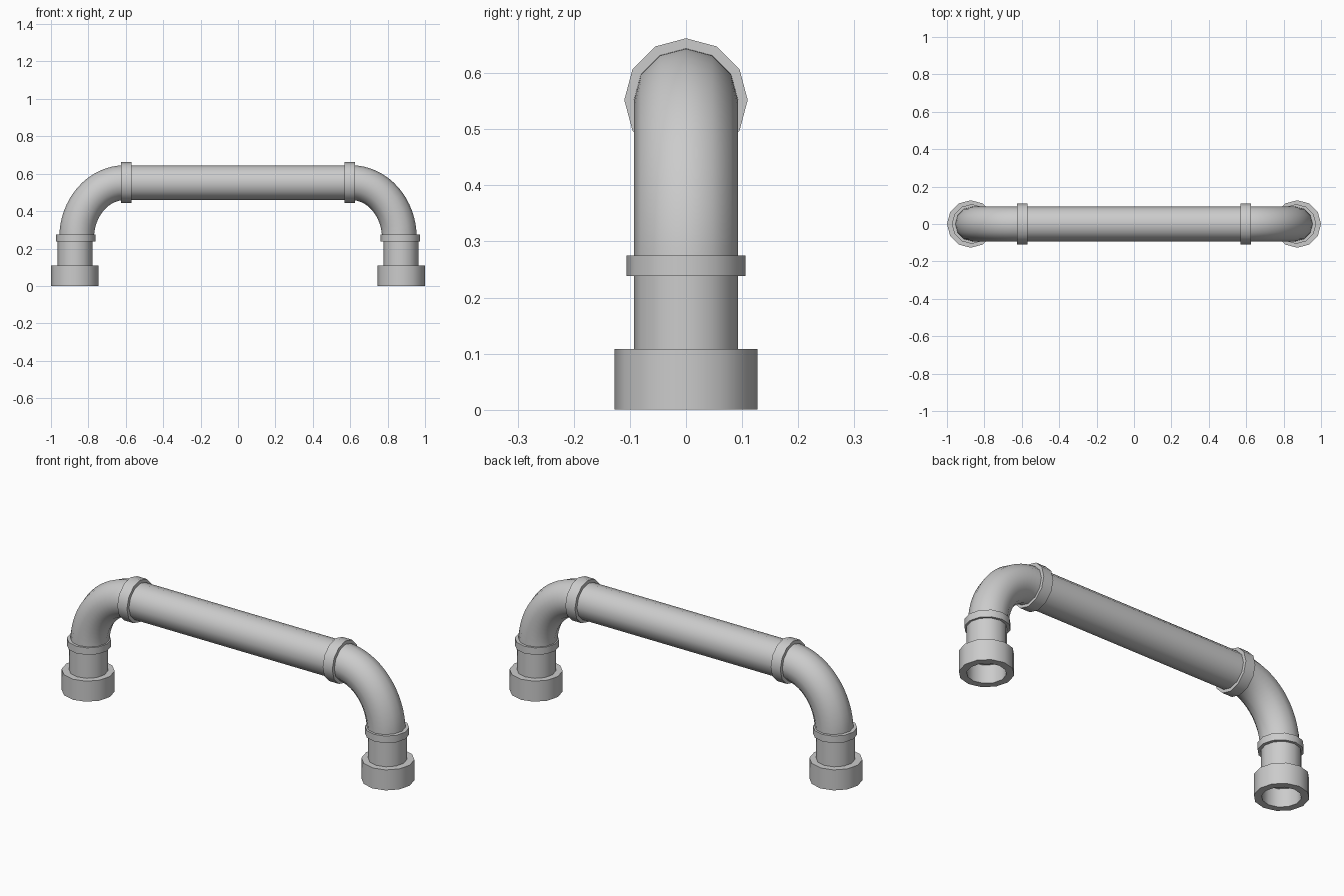
import bpy, bmesh, math
from mathutils import Vector

if "Cube" in bpy.data.objects:
    bpy.data.objects.remove(bpy.data.objects["Cube"])

SIDES = 12
PIPE_R = 0.093
TOP_Z = 0.552      # axis height of the horizontal pipe
LEG_X = 0.873      # axis of the flange and the lower leg

metal = bpy.data.materials.new("grey metal")
metal.use_nodes = True
colour = (0.6, 0.6, 0.6, 1)
metal.diffuse_color = colour
metal.node_tree.nodes["Principled BSDF"].inputs["Base Color"].default_value = colour


def tube(name, stations, closed=False):
    """Skin 12-sided rings; each station is (centre, tangent, radius) in the xz plane."""
    bm = bmesh.new()
    rings = []
    for centre, tangent, radius in stations:
        t = Vector(tangent).normalized()
        side = Vector((0, 1, 0))
        up = side.cross(t)
        ring = []
        for i in range(SIDES):
            a = math.tau * i / SIDES
            ring.append(bm.verts.new(Vector(centre) + radius * (math.cos(a) * side + math.sin(a) * up)))
        rings.append(ring)
    pairs = list(zip(rings, rings[1:]))
    if closed:
        pairs.append((rings[-1], rings[0]))
    for a, b in pairs:
        for i in range(SIDES):
            j = (i + 1) % SIDES
            bm.faces.new((a[i], a[j], b[j], b[i]))
    bmesh.ops.recalc_face_normals(bm, faces=bm.faces)
    mesh = bpy.data.meshes.new(name)
    bm.to_mesh(mesh)
    bm.free()
    mesh.materials.append(metal)
    obj = bpy.data.objects.new(name, mesh)
    bpy.context.collection.objects.link(obj)
    bpy.ops.object.select_all(action="DESELECT")
    obj.select_set(True)
    bpy.context.view_layer.objects.active = obj
    bpy.ops.object.shade_smooth_by_angle(angle=math.radians(40))
    return obj


def lathe(name, origin, axis, profile):
    """Revolve a closed (radius, distance) profile around an axis."""
    axis = Vector(axis)
    return tube(name, [(Vector(origin) + axis * d, axis, r) for r, d in profile], closed=True)


def collar(name, origin, axis, radius, width):
    inner = PIPE_R - 0.01
    lathe(name, origin, axis, [(radius, 0), (radius, width), (inner, width), (inner, 0)])


# Horizontal pipe
tube("top_pipe", [((x, 0, TOP_Z), (1, 0, 0), PIPE_R) for x in (-0.6, 0.6)])

for s, label in ((1, "left"), (-1, "right")):
    # Elbow following a quarter ellipse from the leg to the horizontal pipe
    base_x, base_z, end_x = 0.863, 0.255, 0.605
    width, height = base_x - end_x, TOP_Z - base_z
    bend = []
    for i in range(17):
        a = math.pi / 2 * i / 16
        bend.append(((s * (end_x + width * math.cos(a)), 0, base_z + height * math.sin(a)),
                     (-s * width * math.sin(a), 0, height * math.cos(a)), PIPE_R))
    tube(label + "_elbow", bend)

    # Lower leg with a hollow bore
    lathe(label + "_leg", (s * (LEG_X - 0.002), 0, 0), (0, 0, 1),
          [(PIPE_R, 0.095), (PIPE_R, 0.26), (0.08, 0.26), (0.08, 0.095)])

    # Wide foot flange
    lathe(label + "_flange", (s * LEG_X, 0, 0), (0, 0, 1),
          [(0.127, 0), (0.127, 0.108), (0.091, 0.108), (0.091, 0)])

    # Joint collars at both ends of the elbow
    collar(label + "_leg_collar", (s * 0.868, 0, 0.238), (0, 0, 1), 0.106, 0.037)
    collar(label + "_pipe_collar", (s * 0.57, 0, TOP_Z), (s, 0, 0), 0.11, 0.056)
